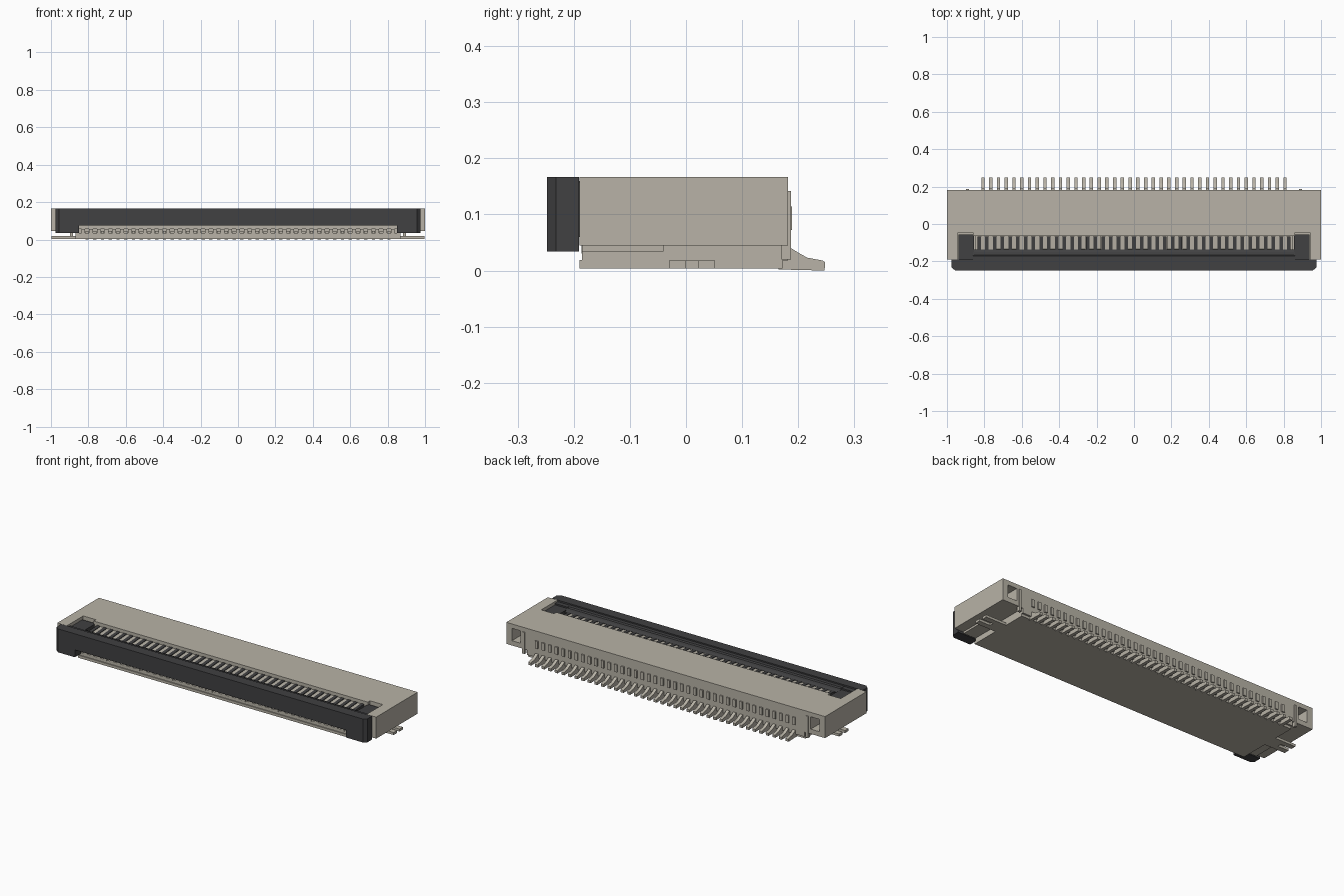
import bpy, bmesh, math
from mathutils import Vector

cube = bpy.data.objects.get("Cube")
if cube:
    bpy.data.objects.remove(cube, do_unlink=True)


def material(name, rgb):
    m = bpy.data.materials.new(name)
    m.use_nodes = True
    m.diffuse_color = (*rgb, 1)
    m.node_tree.nodes["Principled BSDF"].inputs["Base Color"].default_value = (*rgb, 1)
    return m


BEIGE = material("warm beige", (0.48, 0.45, 0.385))
DARK = material("charcoal", (0.052, 0.052, 0.054))

N = 40
PITCH = 1.614 / (N - 1)
PIN_X = [(i - (N - 1) / 2) * PITCH for i in range(N)]
GAP_X = [(i - N / 2) * PITCH for i in range(N + 1)]


def finish(name, bm, mat):
    bmesh.ops.recalc_face_normals(bm, faces=bm.faces)
    me = bpy.data.meshes.new(name)
    bm.to_mesh(me)
    bm.free()
    me.materials.append(mat)
    ob = bpy.data.objects.new(name, me)
    bpy.context.collection.objects.link(ob)
    return ob


def add_box(bm, x, y, z):
    vs = bmesh.ops.create_cube(bm, size=1)["verts"]
    for v in vs:
        v.co = Vector([(a + b) / 2 + c * (b - a) for c, (a, b) in zip(v.co, (x, y, z))])


def boxes(name, mat, items):
    bm = bmesh.new()
    for it in items:
        add_box(bm, *it)
    return finish(name, bm, mat)


def add_prism(bm, pts, lo, hi, axis):
    """Extrude a 2D outline: (y, z) along x, or (x, y) along z."""
    place = (lambda p, t: (t, *p)) if axis == "x" else (lambda p, t: (*p, t))
    f = bm.faces.new([bm.verts.new(place(p, lo)) for p in pts])
    new = bmesh.ops.extrude_face_region(bm, geom=[f])["geom"]
    shift = place((0, 0), hi - lo)
    bmesh.ops.translate(bm, vec=shift, verts=[g for g in new if isinstance(g, bmesh.types.BMVert)])


def prisms(name, mat, pts, spans, axis):
    bm = bmesh.new()
    for lo, hi in spans:
        add_prism(bm, pts, lo, hi, axis)
    return finish(name, bm, mat)


def row(xs, w):
    return [(x - w / 2, x + w / 2) for x in xs]


def both(x, y, z):
    return [(x, y, z), ((-x[1], -x[0]), y, z)]


# Housing: upper shell with a front opening and corner pockets
half = [(0.86, -0.065), (0.86, -0.045), (0.94, -0.045), (0.94, -0.19), (1, -0.19), (1, 0.182)]
outline = half + [(-x, y) for x, y in reversed(half)]
shell = prisms("housing_shell", BEIGE, outline, [(0.045, 0.167)], "z")

# Square recesses in the back corners
cutter = boxes("recess_cutter", BEIGE, both((0.91, 0.965), (0.09, 0.3), (0.072, 0.142)))
cutter.hide_render = True
cutter.hide_set(True)
cut = shell.modifiers.new("recesses", "BOOLEAN")
cut.operation = "DIFFERENCE"
cut.solver = "EXACT"
cut.object = cutter

# Housing base, narrower than the shell, with pocket floors
boxes("housing_base", BEIGE, [
    ((-0.87, 0.87), (-0.185, 0.182), (0.018, 0.036)),
    ((-0.87, 0.87), (-0.065, 0.182), (0.034, 0.046)),
    ((-0.87, 0.87), (-0.19, 0.172), (0.004, 0.019)),
] + both((0.85, 0.945), (-0.185, -0.04), (0.034, 0.06)))

# Cable slot: upper rail and lower dividing teeth
boxes("slot_rail", BEIGE, [((-0.85, 0.85), (-0.16, -0.06), (0.056, 0.076))])
boxes("slot_teeth", BEIGE, [(s, (-0.186, -0.06), (0.03, 0.057)) for s in row(GAP_X, 0.02)])

# Contact blades: a lower beam and an upper beam seen in the opening
boxes("contact_lower_beams", BEIGE, [(s, (-0.175, -0.06), (0.03, 0.046)) for s in row(PIN_X, 0.018)])
blade = [(-0.06, 0.07), (-0.15, 0.07), (-0.15, 0.125), (-0.135, 0.142), (-0.06, 0.147)]
prisms("contact_upper_beams", BEIGE, blade, row(PIN_X, 0.022), "x")

# Contact tails sweeping down to the solder feet
tail = [(0.165, 0.002), (0.247, 0.0), (0.248, 0.015), (0.243, 0.018), (0.216, 0.023),
        (0.2, 0.032), (0.187, 0.04), (0.165, 0.04)]
prisms("contact_tails", BEIGE, tail, row(PIN_X, 0.018), "x")

# Contact ends showing on the back wall, and the two wall ribs
boxes("contact_back_ends", BEIGE, [(s, (0.17, 0.189), (0.072, 0.114)) for s in row(PIN_X, 0.018)])
boxes("back_ribs", BEIGE, both((0.882, 0.897), (0.17, 0.187), (0.02, 0.142)))

# Forked solder tabs at both ends
boxes("solder_tabs", BEIGE,
      both((0.86, 0.93), (-0.03, 0.052), (0.004, 0.018))
      + both((0.92, 0.998), (-0.03, 0.0), (0.004, 0.018))
      + both((0.92, 0.998), (0.022, 0.052), (0.004, 0.018)))

# Locking lever: front bar with chamfered ends and a raised underside in the middle
bar = [(0.975, -0.191), (0.975, -0.232), (0.957, -0.248)]
bar = bar + [(-x, y) for x, y in reversed(bar)]
prisms("lever_bar", DARK, bar, [(0.076, 0.167)], "z")
bm = bmesh.new()
for s in (1, -1):
    end = [(s * x, y) for x, y in [(0.85, -0.191), (0.975, -0.191), (0.975, -0.232),
                                   (0.957, -0.248), (0.85, -0.248)]]
    add_prism(bm, end, 0.034, 0.076, "z")
finish("lever_bar_ends", bm, DARK)

# Lever spine behind the bar, comb teeth between the contacts, corner arms
spine = [(-0.2, 0.078), (-0.2, 0.16), (-0.17, 0.16), (-0.165, 0.153), (-0.15, 0.15),
         (-0.136, 0.143), (-0.136, 0.078)]
prisms("lever_spine", DARK, spine, [(-0.86, 0.86)], "x")
tooth = [(-0.14, 0.078), (-0.14, 0.145), (-0.066, 0.15), (-0.066, 0.078)]
prisms("lever_comb", DARK, tooth, row(GAP_X, 0.019), "x")
arm = [(-0.195, 0.06), (-0.195, 0.158), (-0.165, 0.158), (-0.165, 0.15), (-0.055, 0.15), (-0.055, 0.06)]
prisms("lever_arms", DARK, arm, [(0.855, 0.938), (-0.938, -0.855)], "x")
